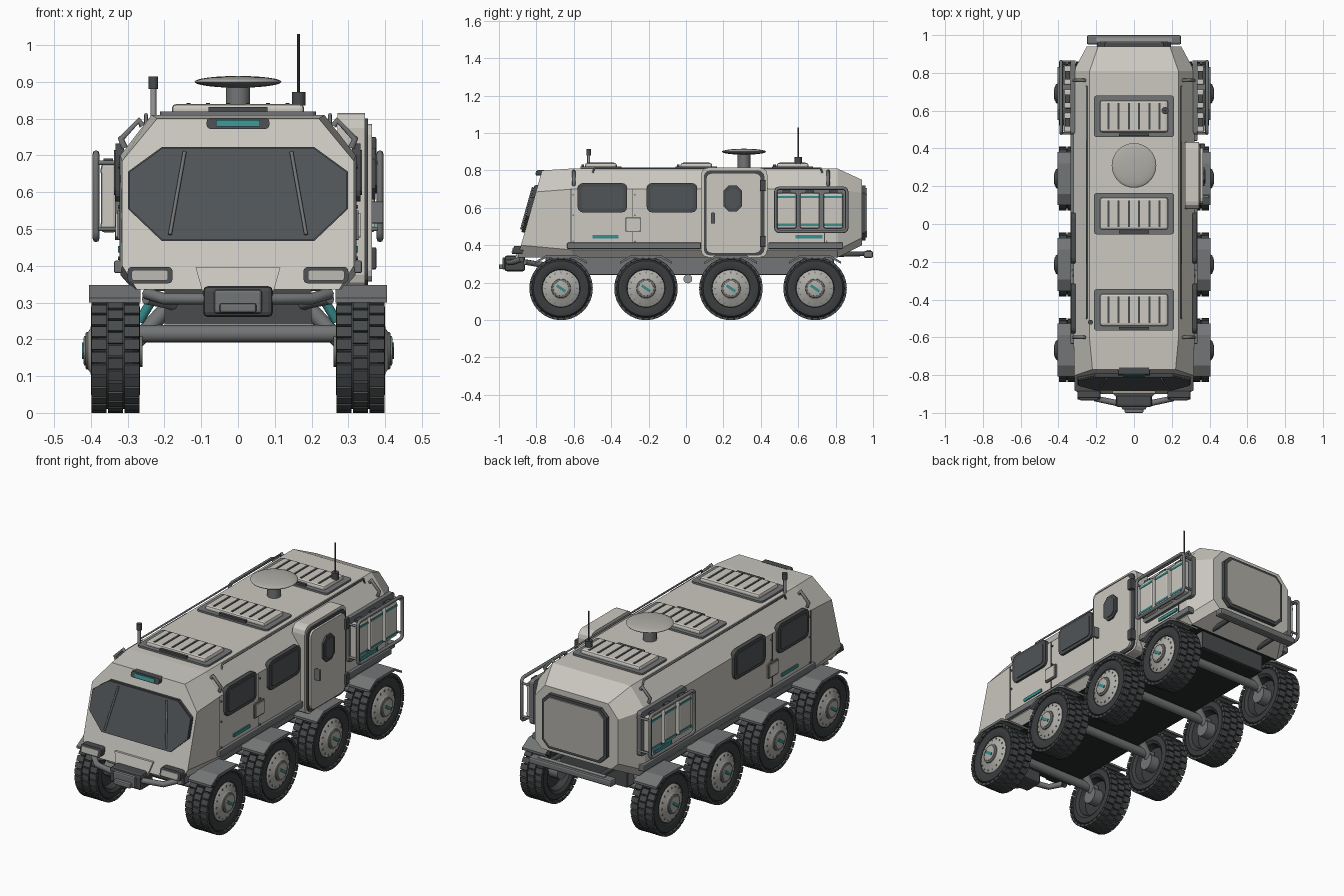
import bpy, bmesh, math
from mathutils import Vector, Matrix

if "Cube" in bpy.data.objects:
    bpy.data.objects.remove(bpy.data.objects["Cube"])


def mat(name, *rgb):
    m = bpy.data.materials.new(name)
    m.use_nodes = True
    m.diffuse_color = (*rgb, 1)
    m.node_tree.nodes["Principled BSDF"].inputs["Base Color"].default_value = (*rgb, 1)
    return m


WHITE = mat("warm_white", .6, .58, .53)
BEIGE = mat("panel_beige", .43, .42, .385)
LIGHT = mat("light_grey", .32, .325, .32)
MID = mat("mid_grey", .17, .178, .18)
DARK = mat("dark_grey", .065, .07, .073)
RUBBER = mat("rubber", .042, .046, .048)
GLASS = mat("tinted_glass", .08, .09, .095)
TEAL = mat("teal", .04, .27, .27)
BLACK = mat("underside_black", .02, .023, .023)


def finish(name, bm, mats, smooth=False):
    bmesh.ops.recalc_face_normals(bm, faces=bm.faces)
    me = bpy.data.meshes.new(name)
    bm.to_mesh(me)
    bm.free()
    for m in mats:
        me.materials.append(m)
    ob = bpy.data.objects.new(name, me)
    bpy.context.collection.objects.link(ob)
    if smooth:
        bpy.ops.object.select_all(action='DESELECT')
        ob.select_set(True)
        bpy.context.view_layer.objects.active = ob
        bpy.ops.object.shade_smooth_by_angle(angle=math.radians(35))
    return ob


def box(name, x, y, z, m, bevel=0):
    bm = bmesh.new()
    size = Vector((x[1] - x[0], y[1] - y[0], z[1] - z[0]))
    mid = Vector((x[0] + x[1], y[0] + y[1], z[0] + z[1])) / 2
    bmesh.ops.create_cube(bm, size=1, matrix=Matrix.Translation(mid) @ Matrix.Diagonal((*size, 1)))
    if bevel:
        bmesh.ops.bevel(bm, geom=bm.edges[:], offset=bevel, segments=2, profile=.5, affect='EDGES')
    return finish(name, bm, [m])


def rod(name, a, b, r, m, sides=14):
    a, b = Vector(a), Vector(b)
    bm = bmesh.new()
    mx = Matrix.Translation((a + b) / 2) @ (b - a).to_track_quat('Z', 'Y').to_matrix().to_4x4()
    bmesh.ops.create_cone(bm, cap_ends=True, segments=sides, radius1=r, radius2=r,
                          depth=(b - a).length, matrix=mx)
    return finish(name, bm, [m], True)


def tube(name, pts, r, m, closed=False):
    cu = bpy.data.curves.new(name, 'CURVE')
    cu.dimensions, cu.bevel_depth, cu.bevel_resolution, cu.use_fill_caps = '3D', r, 2, True
    sp = cu.splines.new('POLY')
    sp.points.add(len(pts) - 1)
    for p, q in zip(sp.points, pts):
        p.co = (*q, 1)
    sp.use_cyclic_u = closed
    cu.materials.append(m)
    ob = bpy.data.objects.new(name, cu)
    bpy.context.collection.objects.link(ob)


def prism(name, pts, place, d0, d1, m):
    bm = bmesh.new()
    rings = [[bm.verts.new(place(u, v, d)) for u, v in pts] for d in (d0, d1)]
    for ring in rings:
        bm.faces.new(ring)
    for i in range(len(pts)):
        j = (i + 1) % len(pts)
        bm.faces.new((rings[0][i], rings[0][j], rings[1][j], rings[1][i]))
    return finish(name, bm, [m])


def rrect(u0, u1, v0, v1, c, n=3):
    out = []
    for cu, cv, a in ((u1 - c, v1 - c, 0), (u0 + c, v1 - c, 90), (u0 + c, v0 + c, 180), (u1 - c, v0 + c, 270)):
        for i in range(n + 1):
            t = math.radians(a + 90 * i / n)
            out.append((cu + c * math.cos(t), cv + c * math.sin(t)))
    return out


def front(z):
    return -.77 - .28 * (.8 - z)


def on_front(u, v, d):
    return (u, front(v) - d, v)


def on_back(u, v, d):
    return (u, d, v)


def on_roof(u, v, d):
    return (u, v, d)


def on_side(s):
    return lambda u, v, d: (s * d, u, v)


def mirrored(half):
    return half + [(-x, z) for x, z in reversed(half)]


# Hull: lofted octagons with a raked nose and a tapered tail
main = mirrored([(.235, .81), (.32, .70), (.32, .375), (.285, .335)])
nose = mirrored([(.22, .80), (.315, .685), (.315, .40), (.275, .335)])
tail = mirrored([(.19, .75), (.25, .68), (.25, .44), (.21, .40)])
bm = bmesh.new()
loops = [[bm.verts.new((x, front(z), z)) for x, z in nose]]
for sec, y in ((main, -.61), (main, .81), (tail, .94)):
    loops.append([bm.verts.new((x, y, z)) for x, z in sec])
nose_face = bm.faces.new(loops[0])
bm.faces.new(loops[-1])
for a, b in zip(loops, loops[1:]):
    for i in range(8):
        j = (i + 1) % 8
        bm.faces.new((a[i], a[j], b[j], b[i]))
rim = bmesh.ops.inset_region(bm, faces=[nose_face], thickness=.009)["faces"]
bmesh.ops.recalc_face_normals(bm, faces=bm.faces)
for f in bm.faces:
    f.material_index = 1 if f in rim else 2 if f.normal.z < -.95 else 0
finish("hull", bm, [WHITE, DARK, BLACK])

# Nose: windscreen, wipers, light bar, headlights, bumper
screen = [(.205, .72), (.295, .655), (.295, .555), (.205, .47)]
prism("windscreen_seal", mirrored([(x * 1.012, .595 + (z - .595) * 1.02) for x, z in screen]),
      on_front, 0, .012, DARK)
prism("windscreen", mirrored(screen), on_front, 0, .018, GLASS)
prism("nose_lip", mirrored([(.115, .395), (.095, .325)]), on_front, 0, .012, WHITE)
prism("light_bar", rrect(-.085, .085, .772, .802, .01), on_front, -.01, .025, DARK)
prism("light_bar_lens", rrect(-.06, .06, .778, .796, .004), on_front, 0, .03, TEAL)
for s in (-1, 1):
    rod("wiper", on_front(s * .145, .71, .024), on_front(s * .185, .485, .024), .005, MID)
    prism("headlight_case", rrect(*sorted((s * .178, s * .30)), .352, .397, .012), on_front, -.02, .035, DARK)
    prism("headlight_lens", rrect(*sorted((s * .19, s * .289)), .36, .388, .006), on_front, 0, .04, BEIGE)
    tube("bumper_bar", [(s * .08, -.95, .31), (s * .2, -.925, .31), (s * .25, -.88, .325)], .016, MID)
    tube("bumper_stay", [(s * .25, -.86, .31), (s * .20, -.80, .30), (s * .16, -.70, .29)], .015, MID)
box("winch_case", (-.095, .095), (-.97, -.86), (.26, .345), DARK, .014)
box("winch_cover", (-.065, .065), (-.982, -.95), (.27, .335), MID, .008)
box("winch_hook", (-.05, .05), (-1, -.97), (.272, .298), MID, .006)

# Tail: hatch and bumper
prism("rear_hatch_frame", rrect(-.195, .195, .425, .72, .04, 1), on_back, .93, .96, DARK)
prism("rear_hatch", rrect(-.18, .18, .44, .705, .034, 1), on_back, .94, .967, BEIGE)
box("rear_bumper", (-.25, .25), (.95, 1), (.332, .37), MID, .01)
box("bumper_tread", (-.2, .2), (.965, .988), (.36, .374), LIGHT)
for x in (-.15, .15):
    rod("rear_bumper_stay", (x, .8, .35), (x, .96, .355), .013, DARK)

# Chassis
box("chassis", (-.2, .2), (-.74, .78), (.245, .34), MID)
box("belly_plate", (-.2, .2), (-.74, .78), (.24, .246), BLACK)
for y in (-.745, .785):
    box("chassis_end", (-.2, .2), (y - .006, y + .006), (.24, .335), DARK)
rod("drain_cap", (.2, .01, .22), (.23, .01, .22), .024, LIGHT)

# Flank fittings on both sides
for s in (-1, 1):
    side = on_side(s)
    for y0, y1 in ((-.58, -.315), (-.21, .06)):
        prism("window_frame", rrect(y0, y1, .575, .733, .03), side, .31, .333, DARK)
        prism("window_pane", rrect(y0 + .02, y1 - .02, .593, .715, .02), side, .32, .337, GLASS)
    for y0, y1 in ((-.5, -.36), (.585, .73)):
        prism("teal_strip", rrect(y0, y1, .436, .454, .003), side, .31, .326, TEAL)
    for y in (-.285, -.615, .74):
        prism("panel_seam", rrect(y - .002, y + .002, .38, .70, .001), side, .31, .322, DARK)
        for z in (.42, .56, .67):
            rod("rivet", side(y + .012, z, .318), side(y + .012, z, .326), .005, MID, 8)
    prism("service_flap_rim", rrect(-.325, -.24, .47, .55, .006), side, .31, .328, MID)
    prism("service_flap", rrect(-.318, -.247, .477, .543, .006), side, .31, .333, WHITE)
    for y0, y1 in ((-.635, .08), (.44, .84)) if s > 0 else ((-.635, .84),):
        box("side_sill", sorted((s * .30, s * .337)), (y0, y1), (.38, .414), MID, .005)
    # Canister rack
    prism("rack_back", rrect(.475, .865, .47, .71, .015), side, .31, .335, MID)
    for y in (.485, .61, .735):
        box("canister", sorted((s * .33, s * .372)), (y, y + .105), (.49, .68), WHITE, .01)
        box("canister_cap", sorted((s * .34, s * .366)), (y + .03, y + .075), (.675, .692), DARK)
        for z in (.503, .652):
            box("canister_band", sorted((s * .365, s * .374)), (y + .004, y + .101), (z, z + .012), TEAL)
    tube("rack_frame", [side(u, v, .386) for u, v in rrect(.48, .86, .473, .705, .02)], .009, MID, True)
    for y in (.48, .86):
        for z in (.5, .68):
            rod("rack_post", side(y, z, .31), side(y, z, .386), .006, MID)
    # Roof rail and corner grab bars
    tube("roof_rail", [(s * .25, -.5, .785), (s * .25, -.49, .811), (s * .25, .72, .811), (s * .25, .73, .785)],
         .005, MID)
    for y in (-.6, .76):
        tube("grab_bar", [(s * .26, y, .78), (s * .27, y, .795), (s * .318, y, .745), (s * .308, y, .72)], .009, MID)

# Side door
door = on_side(1)
prism("door_surround", rrect(.08, .435, .335, .815, .04), door, .27, .345, WHITE)
prism("door_seal", rrect(.095, .42, .345, .80, .035), door, .30, .353, DARK)
prism("door_panel", rrect(.107, .402, .357, .785, .03), door, .30, .364, WHITE)
prism("door_window_frame", rrect(.2, .30, .58, .72, .03, 1), door, .34, .374, DARK)
prism("door_window", rrect(.214, .286, .596, .704, .022, 1), door, .34, .378, GLASS)
box("door_handle", (.36, .395), (.137, .152), (.515, .575), MID, .004)
for z in (.42, .72):
    box("door_hinge", (.34, .376), (.395, .425), (z - .03, z + .03), DARK, .004)

# Roof hatches with louvres
for y in (-.455, .055, .57):
    prism("roof_hatch_base", rrect(-.212, .212, y - .11, y + .11, .015), on_roof, .80, .82, MID)
    box("roof_hatch", (-.18, .18), (y - .085, y + .085), (.80, .84), WHITE, .012)
    for i in range(6):
        x = -.135 + .054 * i
        box("louvre", (x - .0055, x + .0055), (y - .07, y + .07), (.83, .843), DARK)
    box("hatch_latch", (-.08, .08), (y - .104, y - .09), (.815, .832), DARK)

# Dish: flattened sphere, darker beneath
bm = bmesh.new()
bmesh.ops.create_uvsphere(bm, u_segments=32, v_segments=16, radius=1,
                          matrix=Matrix.Translation((0, .31, .9)) @ Matrix.Diagonal((.118, .118, .016, 1)))
for f in bm.faces:
    f.material_index = int(f.calc_center_median().z < .9)
finish("dish", bm, [BEIGE, MID], True)
rod("dish_stem", (0, .31, .80), (0, .31, .89), .034, MID)

# Aerials
rod("aerial_base", (.165, .6, .835), (.165, .6, .872), .019, DARK)
rod("aerial_whip", (.165, .6, .87), (.165, .6, 1.03), .004, DARK, 8)
rod("beacon_stem", (-.23, -.52, .80), (-.23, -.52, .89), .008, LIGHT)
rod("beacon_head", (-.23, -.52, .88), (-.23, -.52, .915), .013, DARK)


# Wheel: spun tyre and hub, tread blocks and bolts
def lathe(bm, prof, index, n=40):
    rings = [[bm.verts.new((x, r * math.cos(2 * math.pi * i / n), r * math.sin(2 * math.pi * i / n)))
              for i in range(n)] for r, x in prof]
    for a, b in zip(rings, rings[1:]):
        for i in range(n):
            j = (i + 1) % n
            bm.faces.new((a[i], a[j], b[j], b[i])).material_index = index
    for ring in (rings[0], rings[-1]):
        bm.faces.new(ring).material_index = index


def add_block(bm, size, x, r, ang, index):
    mx = (Matrix.Rotation(ang, 4, 'X') @ Matrix.Translation((x, 0, r)) @ Matrix.Diagonal((*size, 1)))
    for v in bmesh.ops.create_cube(bm, size=1, matrix=mx)["verts"]:
        for f in v.link_faces:
            f.material_index = index


bm = bmesh.new()
lathe(bm, [(.03, -.02), (.095, -.02), (.105, -.055), (.12, -.066), (.148, -.062), (.159, -.048),
           (.159, .048), (.148, .062), (.12, .066), (.102, .058), (.098, .03)], 0)
lathe(bm, [(.1, .03), (.1, .056), (.09, .064), (.06, .068), (.05, .076)], 1)
lathe(bm, [(.054, .066), (.05, .08), (.046, .082)], 2, 24)
lathe(bm, [(.042, .07), (.04, .085), (.034, .087)], 1, 24)
for i in range(30):
    t = 2 * math.pi * i / 30
    for k, x in enumerate((-.045, 0, .045)):
        add_block(bm, (.04, .029, .014), x, .162, t + (k == 1) * math.pi / 30, 3)
for i in range(16):
    add_block(bm, (.006, .007, .009), .064, .085, math.pi * i / 8, 2)
add_block(bm, (.008, .056, .015), .087, 0, -.6, 4)
wheel = finish("wheel", bm, [RUBBER, BEIGE, MID, DARK, TEAL], True)

# Running gear at each of the eight wheels
for n, y in enumerate((-.668, -.214, .24, .69)):
    rod("axle", (-.3, y, .215), (.3, y, .215), .024, MID)
    for s in (-1, 1):
        w = wheel if (n, s) == (0, 1) else wheel.copy()
        if w is not wheel:
            bpy.context.collection.objects.link(w)
        w.location = (s * .333, y, .169)
        w.rotation_euler.z = 0 if s > 0 else math.pi
        rod("hub_carrier", (s * .26, y, .17), (s * .32, y, .17), .045, MID)
        rod("swing_arm", (s * .17, y + .03, .31), (s * .29, y, .18), .022, MID)
        rod("shock", (s * .22, y - .05, .33), (s * .268, y - .03, .25), .013, TEAL)
        # Mudguard with sloped ends
        arch = [(y - .14, .30), (y - .08, .333), (y + .08, .333), (y + .14, .30),
                (y + .14, .312), (y + .08, .347), (y - .08, .347), (y - .14, .312)]
        prism("mudguard", arch, on_side(s), .265, .405, MID)
